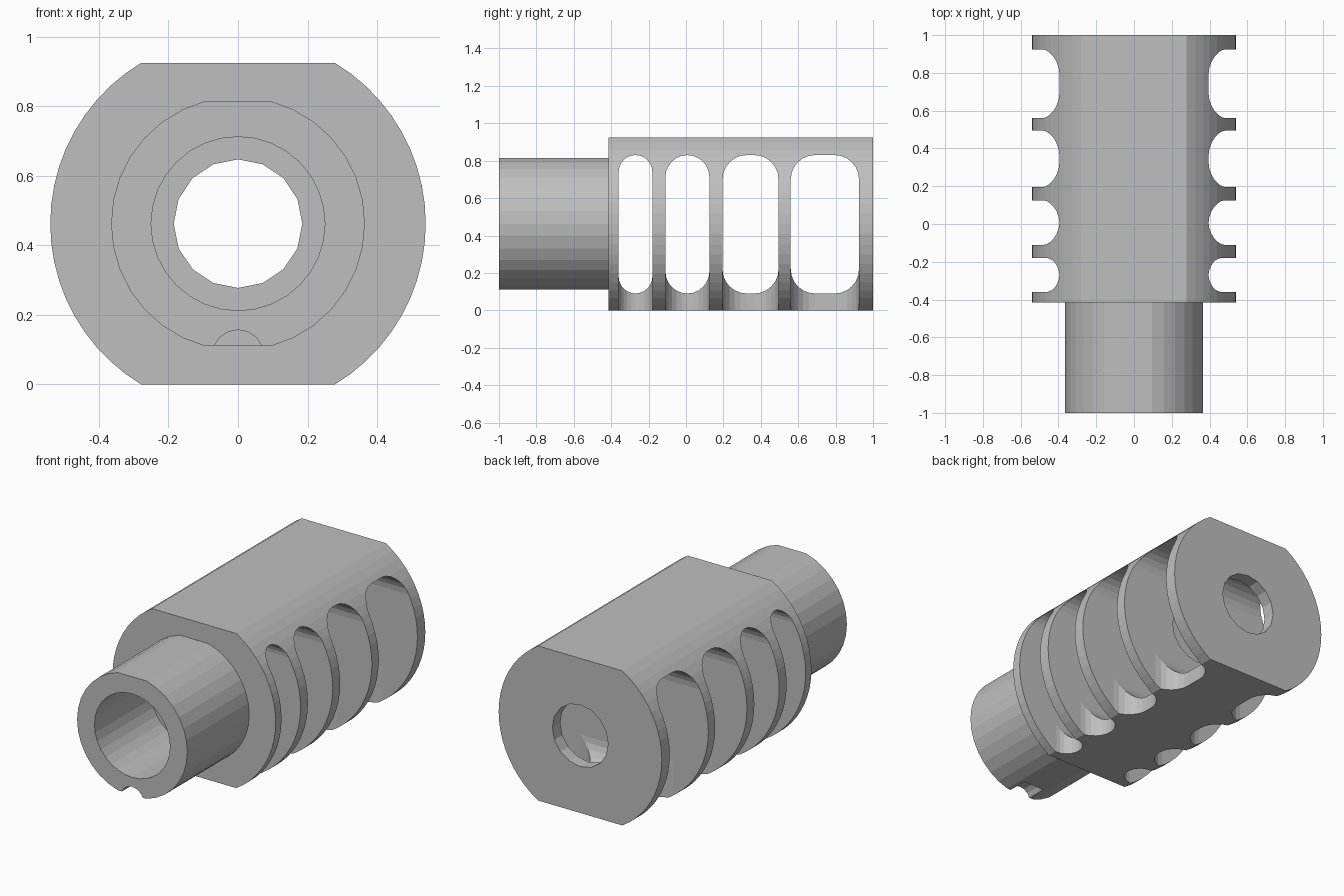
import bpy
import bmesh
import math
from mathutils import Vector

old = bpy.data.objects.get("Cube")
if old:
    bpy.data.objects.remove(old, do_unlink=True)

MID = 0.4625          # height of the bore axis
SLOTS = [(-0.36, -0.18), (-0.11, 0.125), (0.195, 0.495), (0.56, 0.925)]

steel = bpy.data.materials.new("grey_steel")
steel.use_nodes = True
grey = (0.52, 0.52, 0.52, 1)
steel.diffuse_color = grey
steel.node_tree.nodes["Principled BSDF"].inputs["Base Color"].default_value = grey


def prism(name, outline, axis, lo, hi):
    """Extrude a 2D outline along an axis; the outline uses the other two axes in order."""
    def place(p, t):
        v = list(p)
        v.insert(axis, t)
        return v
    bm = bmesh.new()
    face = bm.faces.new([bm.verts.new(place(p, lo)) for p in outline])
    ext = bmesh.ops.extrude_face_region(bm, geom=[face])
    moved = [g for g in ext["geom"] if isinstance(g, bmesh.types.BMVert)]
    shift = Vector((0, 0, 0))
    shift[axis] = hi - lo
    bmesh.ops.translate(bm, verts=moved, vec=shift)
    bmesh.ops.remove_doubles(bm, verts=bm.verts, dist=0.0005)
    bmesh.ops.recalc_face_normals(bm, faces=bm.faces)
    mesh = bpy.data.meshes.new(name)
    bm.to_mesh(mesh)
    bm.free()
    mesh.materials.append(steel)
    obj = bpy.data.objects.new(name, mesh)
    bpy.context.collection.objects.link(obj)
    return obj


def circle(r, n, z=MID):
    return [(r * math.cos(math.tau * i / n), z + r * math.sin(math.tau * i / n)) for i in range(n)]


def flatted_circle(r, flat, n):
    """Circle with its top and bottom cut off at +-flat."""
    a = math.asin(flat / r)
    arc = [-a + 2 * a * i / n for i in range(n + 1)]
    return [(r * math.cos(t + s), MID + r * math.sin(t + s)) for s in (0, math.pi) for t in arc]


def rounded_rect(x0, x1, y0, y1, r, n=6):
    corners = [(x1 - r, y1 - r), (x0 + r, y1 - r), (x0 + r, y0 + r), (x1 - r, y0 + r)]
    pts = []
    for k, (cx, cy) in enumerate(corners):
        for i in range(n + 1):
            t = math.pi / 2 * (k + i / n)
            p = (cx + r * math.cos(t), cy + r * math.sin(t))
            if not pts or math.dist(p, pts[-1]) > 0.001:
                pts.append(p)
    if math.dist(pts[0], pts[-1]) < 0.001:
        pts.pop()
    return pts


def combine(target, tool, operation):
    mod = target.modifiers.new(operation, "BOOLEAN")
    mod.operation = operation
    mod.solver = "EXACT"
    mod.object = tool
    bpy.context.view_layer.objects.active = target
    bpy.ops.object.modifier_apply(modifier=mod.name)
    bpy.data.objects.remove(tool, do_unlink=True)


# Main body with flat top and bottom, joined to the mounting collar
body = prism("ported_body", flatted_circle(0.54, MID, 20), 1, -0.415, 1)
collar = prism("mounting_collar", flatted_circle(0.365, 0.3525, 14), 1, -1, -0.39)
combine(body, collar, "UNION")

# Wide mounting bore and the narrower through bore
combine(body, prism("mount_bore", circle(0.25, 32), 1, -1.1, -0.47), "DIFFERENCE")
combine(body, prism("through_bore", circle(0.185, 16), 1, -0.6, 1.1), "DIFFERENCE")

# Side ports: straight through, and opened downwards near both edges
for y0, y1 in SLOTS:
    r = min((y1 - y0) / 2, 0.13)
    port = prism("side_port", rounded_rect(y0, y1, 0.09, 0.83, r), 0, -0.7, 0.7)
    combine(body, port, "DIFFERENCE")
    for side in (1, -1):
        plan = [(side * x, y) for x, y in rounded_rect(0.18, 0.9, y0, y1, r)]
        combine(body, prism("lower_port", plan, 2, -0.1, MID), "DIFFERENCE")

# Small alignment notch under the collar's mouth
combine(body, prism("notch", circle(0.075, 16, 0.082), 1, -1.1, -0.88), "DIFFERENCE")
